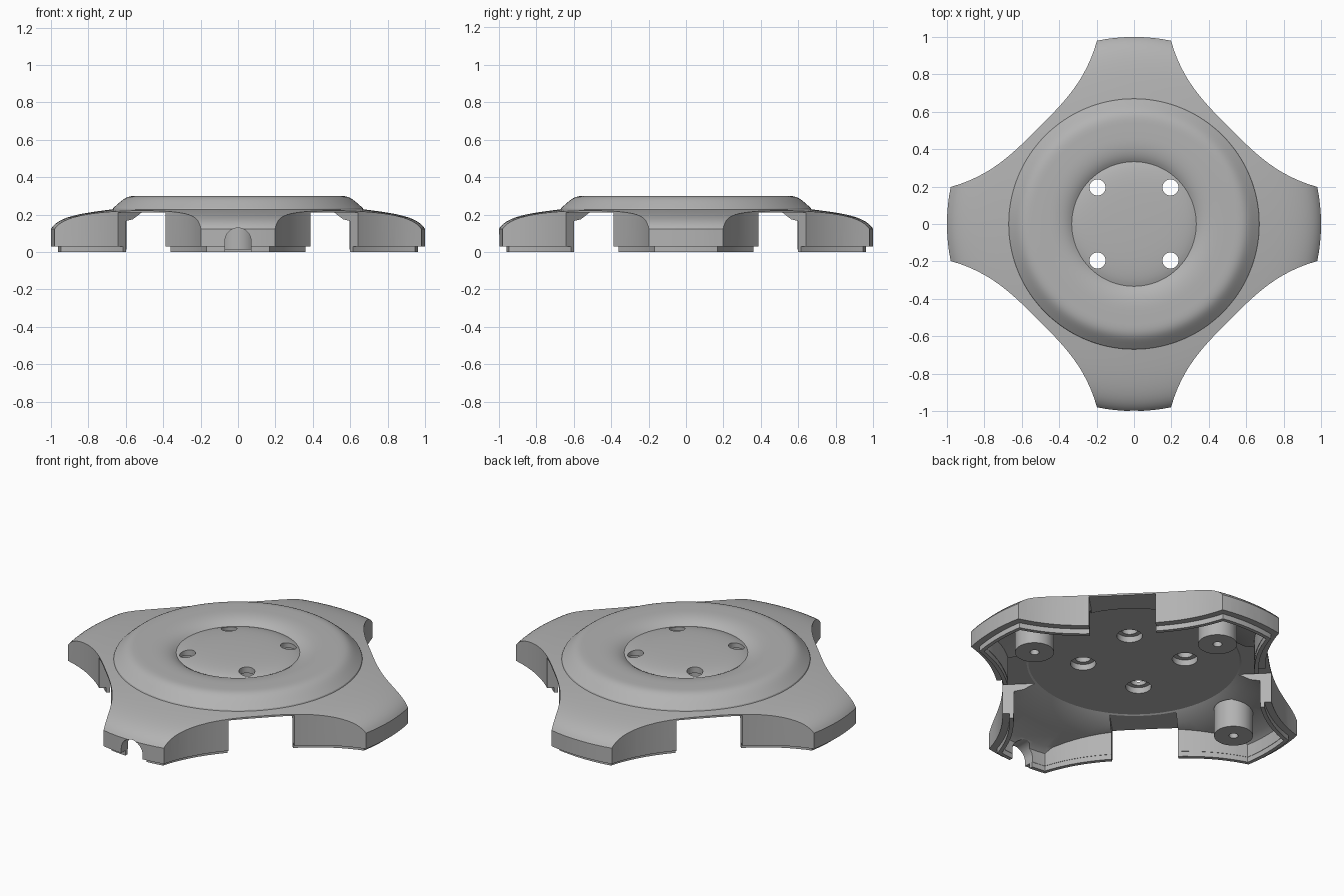
import bpy, bmesh, math
from mathutils import Vector, Matrix
from mathutils.geometry import interpolate_bezier

if "Cube" in bpy.data.objects:
    bpy.data.objects.remove(bpy.data.objects["Cube"], do_unlink=True)

grey = bpy.data.materials.new("matte_grey")
grey.use_nodes = True
COLOUR = (0.45, 0.45, 0.45, 1)
grey.diffuse_color = COLOUR
grey.node_tree.nodes["Principled BSDF"].inputs["Base Color"].default_value = COLOUR


def finish(bm, name):
    bmesh.ops.recalc_face_normals(bm, faces=bm.faces)
    mesh = bpy.data.meshes.new(name)
    bm.to_mesh(mesh)
    bm.free()
    obj = bpy.data.objects.new(name, mesh)
    bpy.context.collection.objects.link(obj)
    return obj


def prism(name, points, low, high, matrix=Matrix()):
    bm = bmesh.new()
    face = bm.faces.new([bm.verts.new((x, y, low)) for x, y in points])
    top = bmesh.ops.extrude_face_region(bm, geom=[face])["geom"]
    moved = [v for v in top if isinstance(v, bmesh.types.BMVert)]
    bmesh.ops.translate(bm, verts=moved, vec=(0, 0, high - low))
    bmesh.ops.transform(bm, matrix=matrix, verts=bm.verts)
    return finish(bm, name)


def revolve(name, profile, steps=128):
    bm = bmesh.new()
    verts = [bm.verts.new((r, 0, z)) for r, z in profile]
    edges = [bm.edges.new(pair) for pair in zip(verts, verts[1:])]
    bmesh.ops.spin(bm, geom=verts + edges, axis=(0, 0, 1), cent=(0, 0, 0),
                   angle=math.tau, steps=steps, use_merge=True)
    bmesh.ops.remove_doubles(bm, verts=bm.verts, dist=0.0001)
    return finish(bm, name)


def circle(radius, cx=0, cy=0, n=32):
    return [(cx + radius * math.cos(math.tau * i / n),
             cy + radius * math.sin(math.tau * i / n)) for i in range(n)]


def bezier(a, b, c, d, n):
    return [(p[0], p[1]) for p in interpolate_bezier(
        *[Vector((*q, 0)) for q in (a, b, c, d)], n)]


def combine(obj, tools, operation="DIFFERENCE"):
    for tool in tools:
        mod = obj.modifiers.new("cut", "BOOLEAN")
        mod.operation, mod.solver, mod.object = operation, "EXACT", tool
        tool.hide_render = True
    bpy.context.view_layer.update()
    graph = bpy.context.evaluated_depsgraph_get()
    mesh = bpy.data.meshes.new_from_object(obj.evaluated_get(graph))
    obj.modifiers.clear()
    obj.data = mesh


def discard(objects):
    for obj in objects:
        bpy.data.objects.remove(obj, do_unlink=True)


def paint(obj, angle=25):
    obj.data.materials.clear()
    obj.data.materials.append(grey)
    bpy.ops.object.select_all(action="DESELECT")
    obj.select_set(True)
    bpy.context.view_layer.objects.active = obj
    bpy.ops.object.shade_smooth_by_angle(angle=math.radians(angle))


# Four-armed outline: rounded arm ends joined by concave sides
half = bezier((0.198, 0.98), (0.26, 0.76), (0.38, 0.645), (0.5125, 0.5125), 14)
side = half + [(y, x) for x, y in reversed(half[:-1])]
tip = math.atan2(0.198, 0.98)
end = [(math.cos(tip * (1 - i / 4)), math.sin(tip * (1 - i / 4))) for i in range(1, 8)]
outline = []
for k in range(4):
    turn = Matrix.Rotation(-k * math.pi / 2, 2)
    outline += [tuple(turn @ Vector(p)) for p in side + end]


def inset(points, dist):
    # The outline runs clockwise, so the inward normal is on its right
    result = []
    for i, p in enumerate(points):
        p = Vector(p)
        a = (p - Vector(points[i - 1])).normalized()
        b = (Vector(points[(i + 1) % len(points)]) - p).normalized()
        na, nb = Vector((a.y, -a.x)), Vector((b.y, -b.x))
        result.append(tuple(p + (na + nb) * dist / (1 + na.dot(nb))))
    return result


# Cutters for the diagonal gaps, cable notch and counterbored screw holes
windows = []
for k in range(4):
    box = [(0.55, -0.18), (0.9, -0.18), (0.9, 0.18), (0.55, 0.18)]
    windows.append(prism("gap_cutter", box, -0.1, 0.21,
                         Matrix.Rotation(math.pi / 4 + k * math.pi / 2, 4, "Z")))
arch = [(0.07 * math.cos(math.pi * i / 20), 0.058 + 0.07 * math.sin(math.pi * i / 20))
        for i in range(21)] + [(-0.07, -0.1), (0.07, -0.1)]
notch = prism("notch_cutter", arch, 0.86, 1.1, Matrix.Rotation(math.pi / 2, 4, "X"))
holes = []
for x in (-0.195, 0.195):
    for y in (-0.195, 0.195):
        holes.append(prism("hole_cutter", circle(0.043, x, y), 0.1, 0.4))
        holes.append(prism("counterbore_cutter", circle(0.069, x, y), 0.1, 0.25))

# Shell: domed top trimmed to the outline, then hollowed
dome = [(0, 0.03), (1.02, 0.03)]
dome += bezier((1.02, 0.06), (1.01, 0.18), (0.9, 0.20), (0.67, 0.228), 16)
dome += bezier((0.667, 0.235), (0.61, 0.285), (0.6, 0.30), (0.54, 0.30), 10)
dome += bezier((0.47, 0.30), (0.42, 0.30), (0.37, 0.295), (0.333, 0.266), 10)
dome += bezier((0.333, 0.266), (0.29, 0.285), (0.22, 0.292), (0, 0.293), 10)[1:]
shell = revolve("cover_shell", dome)
trim = prism("outline_trim", outline, -0.1, 0.5)
combine(shell, [trim], "INTERSECT")

cavity = revolve("cavity", [(0, -0.1), (1.02, -0.1), (1.02, 0.04), (0.98, 0.08),
                            (0.9, 0.13), (0.75, 0.155), (0.64, 0.175),
                            (0.57, 0.215), (0, 0.215)])
inner_trim = prism("cavity_trim", inset(outline, 0.062), -0.2, 0.5)
combine(cavity, [inner_trim], "INTERSECT")
combine(shell, [cavity, notch] + windows + holes)
paint(shell)

# Stepped lip along the bottom of the walls
lip = prism("bottom_lip", inset(outline, 0.038), 0, 0.06)
lip_core = prism("lip_core", inset(outline, 0.06), -0.1, 0.3)
combine(lip, [lip_core, notch] + windows)
paint(lip)

# Screw posts under three of the arms
for name, x, y in (("left_post", 0.7, 0), ("right_post", -0.7, 0), ("back_post", 0, 0.7)):
    post = prism(name, circle(0.105, x, y, 40), 0.012, 0.18)
    bore = prism("post_bore", circle(0.025, x, y, 20), -0.1, 0.14)
    combine(post, [bore])
    paint(post)
    discard([bore])

discard([trim, cavity, inner_trim, lip_core, notch] + windows + holes)
